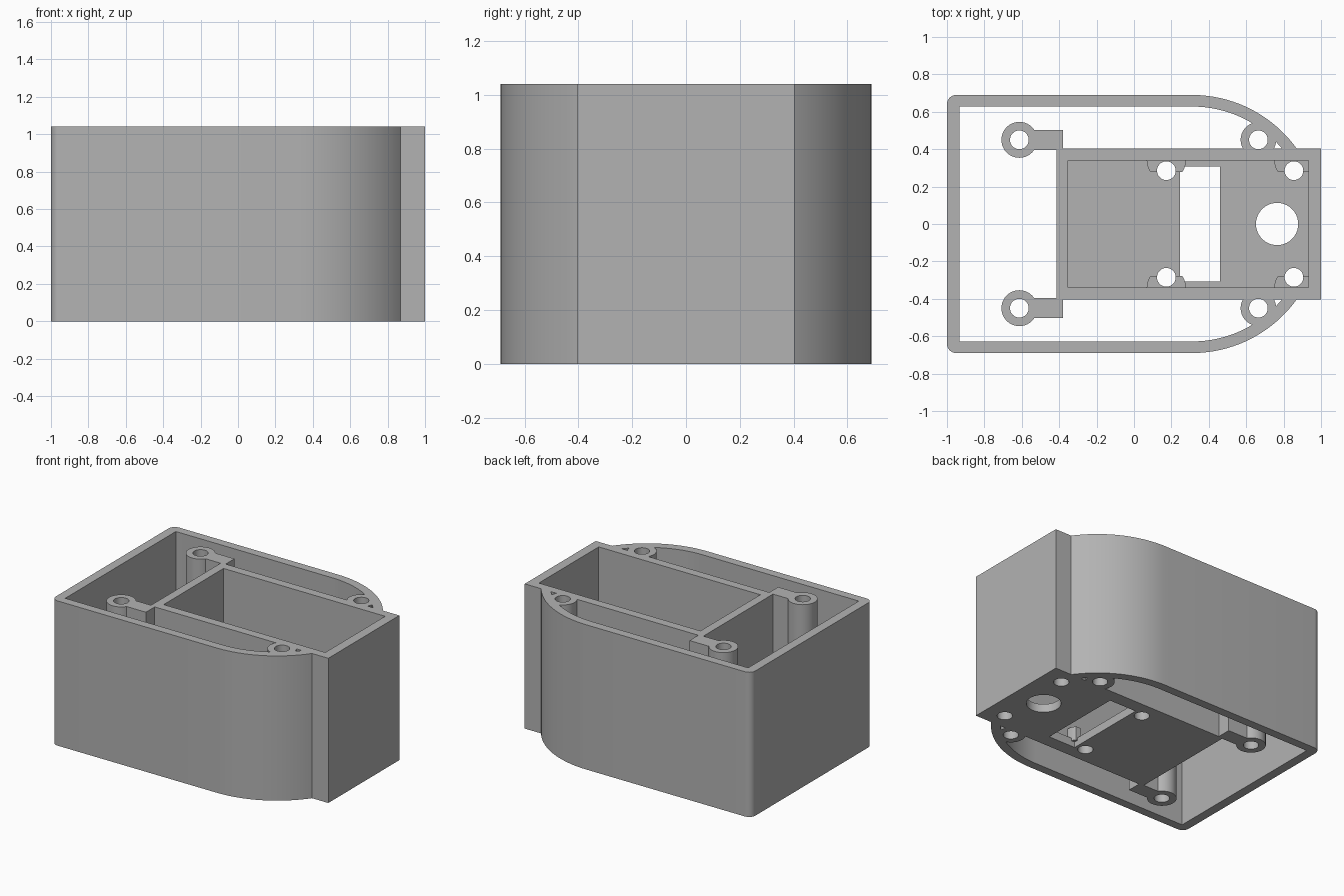
import bpy, bmesh, math

if "Cube" in bpy.data.objects:
    bpy.data.objects.remove(bpy.data.objects["Cube"])

H = 1.04        # overall height
FLOOR = 0.06    # floor thickness of the inner box
ARC_X = 0.31    # centre of the rounded nose

grey = bpy.data.materials.new("plain grey")
grey.diffuse_color = (0.45, 0.45, 0.45, 1)
grey.use_nodes = True
grey.node_tree.nodes["Principled BSDF"].inputs["Base Color"].default_value = grey.diffuse_color


def prism(name, pts, z0, z1):
    """Extrude a closed counter-clockwise outline from z0 to z1."""
    bm = bmesh.new()
    face = bm.faces.new([bm.verts.new((x, y, z0)) for x, y in pts])
    ext = bmesh.ops.extrude_face_region(bm, geom=[face])
    for v in ext["geom"]:
        if isinstance(v, bmesh.types.BMVert):
            v.co.z = z1
    bmesh.ops.recalc_face_normals(bm, faces=bm.faces)
    me = bpy.data.meshes.new(name)
    bm.to_mesh(me)
    bm.free()
    me.materials.append(grey)
    ob = bpy.data.objects.new(name, me)
    bpy.context.collection.objects.link(ob)
    return ob


def arc(cx, cy, r, a0, a1, n):
    return [(cx + r * math.cos(math.radians(a0 + (a1 - a0) * i / n)),
             cy + r * math.sin(math.radians(a0 + (a1 - a0) * i / n)))
            for i in range(n + 1)]


def rect(name, x0, x1, y0, y1, z0, z1):
    return prism(name, [(x0, y0), (x1, y0), (x1, y1), (x0, y1)], z0, z1)


def cylinder(name, x, y, r, z0, z1):
    return prism(name, arc(x, y, r, 0, 360, 40)[:-1], z0, z1)


def combine(target, tool, op):
    mod = target.modifiers.new("combine", 'BOOLEAN')
    mod.operation, mod.solver, mod.object = op, 'EXACT', tool
    bpy.context.view_layer.objects.active = target
    bpy.ops.object.modifier_apply(modifier=mod.name)
    bpy.data.objects.remove(tool, do_unlink=True)


def nose(r):
    """Two arcs of the rounded end, stopping inside the box walls."""
    a = math.degrees(math.asin(0.38 / r))
    return arc(ARC_X, 0, r, -90, -a, 24) + arc(ARC_X, 0, r, a, 90, 24)


# Outer wall with rounded back corners, open top and bottom
outer = nose(0.69) + arc(-0.95, 0.64, 0.05, 90, 180, 8) + arc(-0.95, -0.64, 0.05, 180, 270, 8)
housing = prism("housing", outer, 0, H)
inner = nose(0.628) + [(-0.934, 0.628), (-0.934, -0.628)]
combine(housing, prism("wall_cutter", inner, -0.1, H + 0.1), 'DIFFERENCE')

# Inner box block
combine(housing, rect("inner_box", -0.415, 1, -0.403, 0.403, 0, H), 'UNION')

# Screw posts and the arms that carry the rear pair
for s in (-1, 1):
    combine(housing, cylinder("nose_post", 0.665, s * 0.45, 0.095, 0, H), 'UNION')
    y0, y1 = sorted((s * 0.395, s * 0.503))
    arm = rect("post_arm", -0.60, -0.38, y0, y1, 0, H)
    combine(arm, cylinder("rear_post", -0.613, s * 0.45, 0.096, 0, H), 'UNION')
    combine(housing, arm, 'UNION')

# Box cavity and the slot in its floor
combine(housing, rect("cavity_cutter", -0.353, 0.932, -0.34, 0.34, FLOOR, H + 0.1), 'DIFFERENCE')
combine(housing, rect("slot_cutter", 0.245, 0.46, -0.307, 0.307, -0.1, FLOOR + 0.05), 'DIFFERENCE')

# Low half-round standoffs against the box side walls
for s in (-1, 1):
    for x in (0.173, 0.855):
        a = math.degrees(math.asin(0.063 / 0.105))
        pts = arc(x, 0.34, 0.105, 180, 180 + a, 8) + arc(x, 0.34, 0.105, -a, 0, 8)
        pts = [(px, s * py) for px, py in pts + [(x + 0.105, 0.36), (x - 0.105, 0.36)]]
        combine(housing, prism("standoff", pts, FLOOR - 0.02, FLOOR + 0.08), 'UNION')

# Screw holes and the round cable hole
holes = [(0.765, 0, 0.113)]
for s in (-1, 1):
    holes += [(-0.613, s * 0.45, 0.05), (0.665, s * 0.45, 0.05),
              (0.173, s * 0.285, 0.05), (0.855, s * 0.285, 0.05)]
for x, y, r in holes:
    top = H + 0.1 if abs(y) > 0.4 else 0.3
    combine(housing, cylinder("hole_cutter", x, y, r, -0.1, top), 'DIFFERENCE')

# Smooth the curved walls, keep the edges sharp
bpy.ops.object.select_all(action='DESELECT')
housing.select_set(True)
bpy.context.view_layer.objects.active = housing
bpy.ops.object.shade_smooth_by_angle(angle=math.radians(30))
